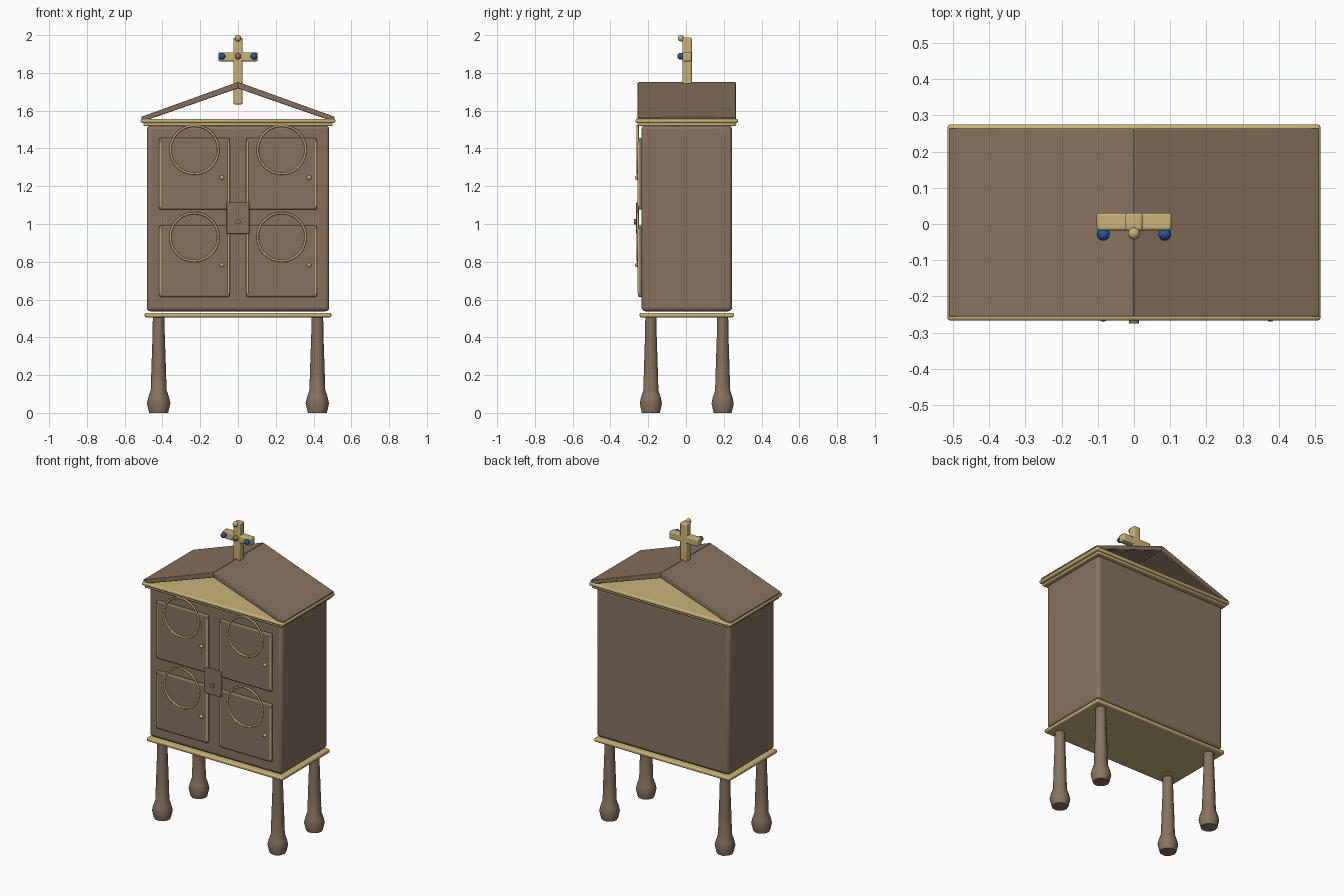
import bpy, bmesh, math
from mathutils import Matrix

if "Cube" in bpy.data.objects:
    bpy.data.objects.remove(bpy.data.objects["Cube"], do_unlink=True)

Y0 = 0.004  # the case sits slightly behind the centre


def material(name, colour):
    m = bpy.data.materials.new(name)
    m.use_nodes = True
    m.diffuse_color = (*colour, 1)
    m.node_tree.nodes["Principled BSDF"].inputs["Base Color"].default_value = (*colour, 1)
    return m


WOOD = material("brown wood", (0.245, 0.17, 0.115))
GOLD = material("pale gold", (0.58, 0.45, 0.185))
BLUE = material("blue gem", (0.02, 0.09, 0.36))


def finish(name, bm, mat, loc=(0, 0, 0), bevel=0, segments=2, angle=60):
    bmesh.ops.recalc_face_normals(bm, faces=bm.faces)
    mesh = bpy.data.meshes.new(name)
    bm.to_mesh(mesh)
    bm.free()
    mesh.materials.append(mat)
    ob = bpy.data.objects.new(name, mesh)
    ob.location = (loc[0], loc[1] + Y0, loc[2])
    bpy.context.collection.objects.link(ob)
    if bevel:
        mod = ob.modifiers.new("soft edges", "BEVEL")
        mod.width, mod.segments = bevel, segments
    bpy.ops.object.select_all(action="DESELECT")
    ob.select_set(True)
    bpy.context.view_layer.objects.active = ob
    bpy.ops.object.shade_smooth_by_angle(angle=math.radians(angle))
    return ob


def box(name, mat, loc, size, bevel=0.005, segments=2):
    bm = bmesh.new()
    bmesh.ops.create_cube(bm, size=1)
    bmesh.ops.scale(bm, vec=size, verts=bm.verts)
    return finish(name, bm, mat, loc, bevel, segments)


def ball(name, mat, loc, radius):
    bm = bmesh.new()
    bmesh.ops.create_uvsphere(bm, u_segments=16, v_segments=10, radius=radius)
    return finish(name, bm, mat, loc)


def rod(name, mat, loc, radius, length, axis="Z"):
    bm = bmesh.new()
    turn = Matrix.Rotation(math.pi / 2, 4, "X") if axis == "Y" else Matrix()
    bmesh.ops.create_cone(bm, cap_ends=True, segments=12, radius1=radius,
                          radius2=radius, depth=length, matrix=turn)
    return finish(name, bm, mat, loc)


def lathe(name, mat, loc, profile, sides):
    bm = bmesh.new()
    rings = [[bm.verts.new((r * math.cos(a), r * math.sin(a), z))
              for a in (2 * math.pi * i / sides for i in range(sides))]
             for r, z in profile]
    for low, high in zip(rings, rings[1:]):
        for i in range(sides):
            j = (i + 1) % sides
            bm.faces.new((low[i], low[j], high[j], high[i]))
    bm.faces.new(rings[0])
    bm.faces.new(rings[-1])
    return finish(name, bm, mat, loc)


def hoop(name, mat, loc, radius, thick):
    bpy.ops.mesh.primitive_torus_add(
        major_radius=radius, minor_radius=thick, major_segments=40,
        minor_segments=8, rotation=(math.pi / 2, 0, 0),
        location=(loc[0], loc[1] + Y0, loc[2]))
    ob = bpy.context.object
    ob.name = name
    ob.data.materials.append(mat)
    bpy.ops.object.shade_smooth()


# Case and mouldings
box("cabinet_body", WOOD, (0, 0, 1.03), (0.966, 0.48, 0.984), 0.02, 3)
box("base_moulding", GOLD, (0, 0, 0.518), (0.988, 0.498, 0.024), 0.008)
box("lower_cornice", GOLD, (0, 0, 1.527), (1.0, 0.522, 0.016), 0.006)
box("upper_cornice", GOLD, (0, 0, 1.546), (1.03, 0.542, 0.022), 0.008)

# Turned legs
LEG = [(0.05, 0), (0.062, 0.05), (0.054, 0.085), (0.042, 0.12),
       (0.038, 0.25), (0.032, 0.42), (0.031, 0.515)]
for sx, side in ((-1, "right"), (1, "left")):
    for sy, end in ((-1, "front"), (1, "back")):
        lathe(f"{end}_{side}_leg", WOOD, (sx * 0.42, sy * 0.19, 0), LEG, 10)

# Gabled roof with an open space under it
for sx, side in ((-1, "right"), (1, "left")):
    bm = bmesh.new()
    slope = [(0, 1.752), (0.513, 1.567), (0.503, 1.543), (0, 1.718)]
    face = bm.faces.new([bm.verts.new((sx * x, -0.26, z)) for x, z in slope])
    out = bmesh.ops.extrude_face_region(bm, geom=[face])["geom"]
    bmesh.ops.translate(bm, vec=(0, 0.52, 0),
                        verts=[v for v in out if isinstance(v, bmesh.types.BMVert)])
    finish(f"{side}_roof_panel", bm, WOOD, bevel=0.004)

# Four doors, each with a ring, edge rods and a knob
for x, side in ((-0.231, "right"), (0.231, "left")):
    for z, level in ((1.265, "upper"), (0.803, "lower")):
        tag = f"{level}_{side}"
        box(f"{tag}_door", WOOD, (x, -0.246, z), (0.374, 0.026, 0.378), 0.008)
        hoop(f"{tag}_ring", GOLD, (x, -0.26, z + 0.128), 0.127, 0.006)
        ball(f"{tag}_knob", GOLD, (x + 0.146, -0.262, z - 0.02), 0.012)
        for s in (-1, 1):
            rod(f"{tag}_edge_rod", GOLD, (x + s * 0.181, -0.254, z), 0.007, 0.34)

# Lock
box("lock_plate", WOOD, (0, -0.261, 1.031), (0.122, 0.014, 0.168), 0.004)
rod("lock_button", WOOD, (0, -0.27, 1.012), 0.014, 0.018, "Y")

# Cross with jewels
box("cross_upright", GOLD, (0, 0.002, 1.81), (0.048, 0.05, 0.354), 0.007)
box("cross_arm", GOLD, (0, 0.002, 1.885), (0.208, 0.048, 0.048), 0.007)
for s, side in ((-1, "right"), (1, "left")):
    ball(f"{side}_gem", BLUE, (s * 0.085, -0.032, 1.888), 0.018)
ball("centre_boss", WOOD, (0, -0.026, 1.888), 0.017)
ball("top_boss", GOLD, (0, -0.03, 1.983), 0.017)
